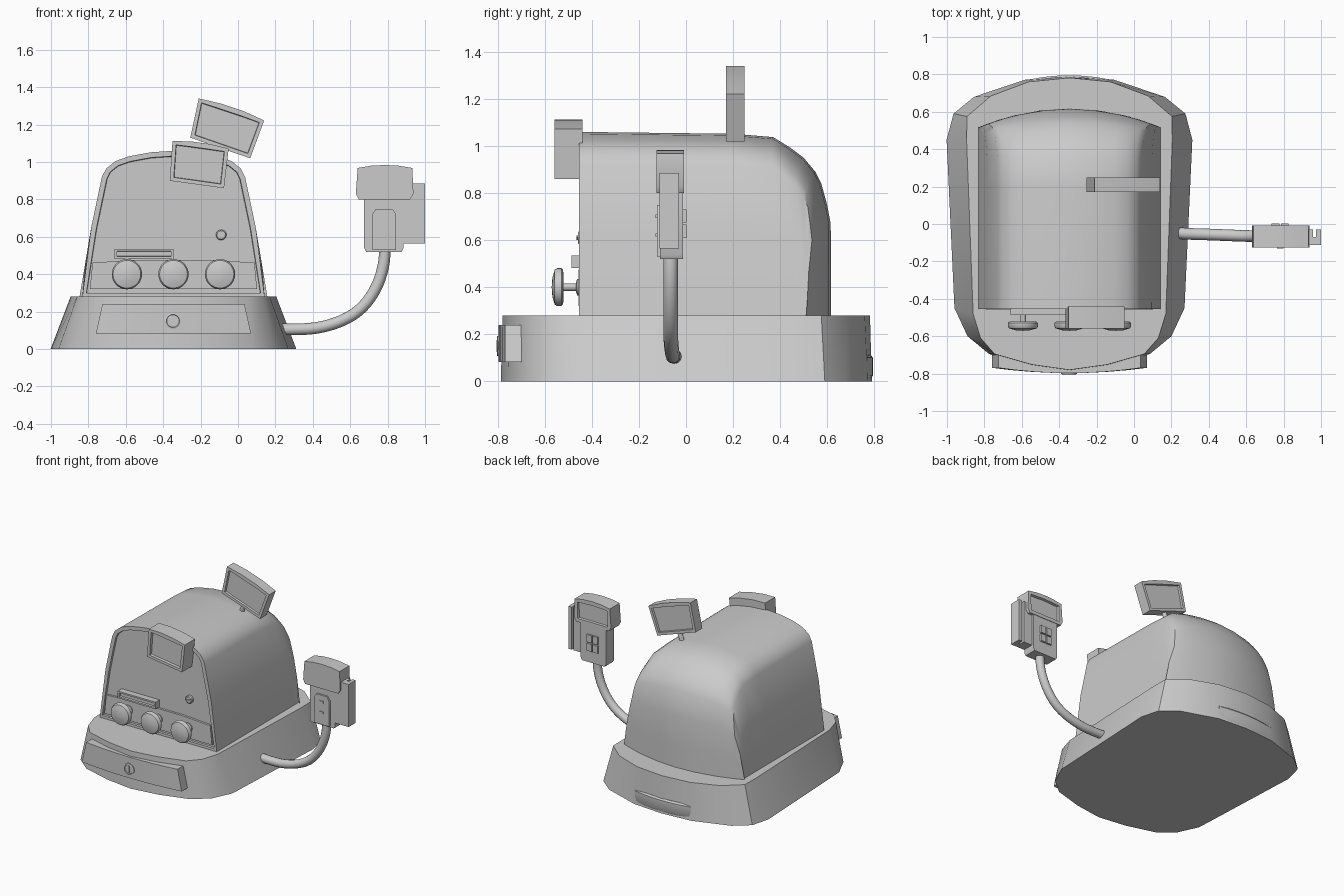
import bpy, bmesh, math
from mathutils import Vector

if "Cube" in bpy.data.objects:
    bpy.data.objects.remove(bpy.data.objects["Cube"])

CX = -0.345  # centre line of the register


def finish(name, bm, angle=35):
    bmesh.ops.remove_doubles(bm, verts=bm.verts, dist=0.0005)
    bmesh.ops.recalc_face_normals(bm, faces=bm.faces)
    me = bpy.data.meshes.new(name)
    bm.to_mesh(me)
    bm.free()
    me.shade_smooth()
    me.set_sharp_from_angle(angle=math.radians(angle))
    ob = bpy.data.objects.new(name, me)
    bpy.context.collection.objects.link(ob)
    return ob


def recess(bm, face, rim, depth):
    bmesh.ops.inset_individual(bm, faces=[face], thickness=rim)
    bmesh.ops.inset_individual(bm, faces=[face], thickness=0.003, depth=-depth)


def prism(name, pts, y0, y1, front=None, back=None):
    """Extrude an x-z outline from y0 to y1, optionally recessing either end."""
    bm = bmesh.new()
    rings = [[bm.verts.new((x, y, z)) for x, z in pts] for y in (y0, y1)]
    ends = [bm.faces.new(r) for r in rings]
    n = len(pts)
    for i in range(n):
        j = (i + 1) % n
        bm.faces.new((rings[0][i], rings[0][j], rings[1][j], rings[1][i]))
    bmesh.ops.recalc_face_normals(bm, faces=bm.faces)
    for face, r in zip(ends, (front, back)):
        if r:
            recess(bm, face, *r)
    return finish(name, bm)


def box(name, x0, x1, y0, y1, z0, z1, **kw):
    return prism(name, [(x0, z0), (x1, z0), (x1, z1), (x0, z1)], y0, y1, **kw)


def lathe(name, x, z, profile, n=28):
    """Spin (radius, y) points round an axis along y."""
    bm = bmesh.new()
    vs = [bm.verts.new((x + r, y, z)) for r, y in profile]
    es = [bm.edges.new(p) for p in zip(vs, vs[1:])]
    bmesh.ops.spin(bm, geom=vs + es, cent=(x, 0, z), axis=(0, 1, 0),
                   angle=2 * math.pi, steps=n, use_duplicate=False)
    return finish(name, bm)


def loft(name, rows, closed, caps):
    bm = bmesh.new()
    vs = [[bm.verts.new(p) for p in r] for r in rows]
    n = len(vs[0])
    for a, b in zip(vs, vs[1:]):
        for i in range(n if closed else n - 1):
            j = (i + 1) % n
            bm.faces.new((a[i], a[j], b[j], b[i]))
    faces = [bm.faces.new(vs[i]) for i in caps]
    bmesh.ops.recalc_face_normals(bm, faces=bm.faces)
    return bm, faces


def tube(name, pts, radius):
    cu = bpy.data.curves.new(name, 'CURVE')
    cu.dimensions = '3D'
    cu.bevel_depth, cu.bevel_resolution, cu.use_fill_caps = radius, 4, True
    sp = cu.splines.new('BEZIER')
    sp.bezier_points.add(len(pts) - 1)
    for bp, (co, h) in zip(sp.bezier_points, pts):
        bp.co = co
        bp.handle_left = Vector(co) - Vector(h)
        bp.handle_right = Vector(co) + Vector(h)
    ob = bpy.data.objects.new(name, cu)
    bpy.context.collection.objects.link(ob)
    return ob


# Base: sloping plinth with bowed front and back, mirrored half outlines
bottom = [(0, -.787), (.215, -.757), (.43, -.695), (.545, -.6), (.615, -.45),
          (.657, .45), (.62, .59), (.51, .68), (.235, .772), (0, .79)]
top = [(0, -.78), (.2, -.752), (.40, -.695), (.475, -.61), (.515, -.48),
       (.55, .45), (.548, .575), (.42, .685), (.22, .76), (0, .782)]


def ring(half, z):
    full = half + [(-x, y) for x, y in half[-2:0:-1]]
    return [(CX + x, y, z) for x, y in full]


bm, _ = loft("base", [ring(bottom, 0), ring(top, .28)], True, (0, 1))
finish("base", bm, 28)

# Housing: arched cross-section carried back, then folded down to the plinth
arch = [(.487, .28), (.44, .65), (.383, .92), (.36, .965), (.31, 1.005),
        (.24, 1.03), (.12, 1.052), (0, 1.06)]
arch = [(-x, z) for x, z in arch] + arch[-2::-1]
path = [(-.455, 1.06, 0), (.2, 1.052, 0), (.37, 1.038, .1), (.44, .995, .3),
        (.5, .95, .5), (.55, .89, .7), (.575, .84, .8), (.6, .75, .95),
        (.615, .67, 1), (.617, .45, 1), (.617, .28, 1)]


def lean(z):
    return .487 - .1625 * (min(z, .92) - .28)


rows = []
for y, zt, w in path:
    s = (zt - .28) / .78
    row = []
    for x, z in arch:
        zn = .28 + (z - .28) * s
        xn = x * lean(zn) / lean(z)
        row.append((CX + xn, y - .1 * w * (xn / .487) ** 2, zn))
    rows.append(row)
bm, faces = loft("housing", rows, False, (0,))
recess(bm, faces[0], .028, .015)
bmesh.ops.holes_fill(bm, edges=[e for e in bm.edges if e.is_boundary])
finish("housing", bm, 40)

# Control strip, slot and knobs on the front
strip = [(CX - .447, .32), (CX + .447, .32), (CX + .433, .462), (CX + .2, .476),
         (CX - .2, .476), (CX - .433, .462)]
prism("control_strip", strip, -.456, -.43)
box("card_slot", -.66, -.345, -.487, -.43, .482, .535, front=(.017, .015))
for i in range(3):
    lathe(f"knob_{i + 1}", CX + (i - 1) * .249, .4,
          [(.035, -.44), (.035, -.463), (.016, -.468), (.016, -.52), (.072, -.522),
           (.081, -.53), (.081, -.547), (.074, -.558), (.04, -.568), (0, -.571)])
lathe("panel_lock", -.09, .61, [(.028, -.43), (.028, -.455), (.022, -.46), (0, -.46)])
prism("panel_lock_key", [(-.112, .601), (-.068, .613), (-.068, .619), (-.112, .607)], -.466, -.45)

# Cash drawer: curved panel following the bowed front
rows = []
for i in range(9):
    t = i / 4 - 1
    y = -.797 + .028 * t * t
    rows.append([(CX + .415 * t, -.70, .082), (CX + .415 * t, y, .082),
                 (CX + .38 * t, y, .24), (CX + .38 * t, -.70, .24)])
bm, _ = loft("drawer", rows, True, (0, 8))
finish("drawer", bm)
lathe("drawer_lock", CX - .003, .15,
      [(.043, -.78), (.043, -.802), (.035, -.804), (.033, -.799), (0, -.799)])
box("drawer_keyhole", CX - .009, CX + .003, -.805, -.79, .125, .175)

# Rear cover at the foot of the plinth
rows = []
for i in range(7):
    t = i / 3 - 1
    y = .795 - .025 * t * t
    x = CX + .23 * t
    rows.append([(x, .72, .01), (x, y - .01, .01), (x, y, .025), (x, y, .1),
                 (x, y - .01, .112), (x, .72, .112)])
bm, _ = loft("rear_cover", rows, True, (0, 6))
finish("rear_cover", bm)

# Tilted displays with slightly arched tops
prism("front_display", [(-.365, .9), (-.075, .86), (-.05, 1.072), (-.15, 1.096),
                        (-.25, 1.11), (-.35, 1.112)], -.56, -.44, front=(.028, .02))
prism("rear_display", [(-.255, 1.13), (.065, 1.02), (.14, 1.222), (.03, 1.272),
                       (-.09, 1.312), (-.21, 1.34)], .17, .248,
      front=(.028, .015), back=(.028, .015))
tube("rear_display_stem", [((-.12, .21, 1.0), (.01, 0, .03)), ((-.085, .21, 1.1), (.01, 0, .03))], .017)

# Cable arm to the payment terminal
tube("cable", [((.18, -.045, .105), (.05, -.003, 0)), ((.36, -.055, .107), (.09, -.002, .003)),
               ((.655, -.065, .215), (.075, 0, .07)), ((.785, -.065, .53), (0, 0, .13))], .031)

# Payment terminal: body, head, front plate, keys and side reader
prism("terminal_body", [(.685, .52), (.875, .52), (.885, .54), (.885, .82), (.675, .82), (.675, .54)],
      -.11, -.012)
prism("terminal_head", [(.645, .8), (.92, .8), (.938, .83), (.932, .968), (.86, .98), (.785, .984),
                        (.71, .98), (.64, .968), (.63, .83)], -.125, -.008, back=(.03, .018))
prism("terminal_plate", [(.718, .53), (.845, .53), (.845, .72), (.825, .75), (.738, .75), (.718, .72)],
      -.124, -.1)
for z in (.615, .695):
    box("terminal_clip", .765, .80, -.13, -.12, z, z + .014)
for i in range(2):
    for j in range(2):
        x, z = .735 + i * .05, .61 + j * .065
        box(f"key_{i}{j}", x, x + .042, -.02, .002, z, z + .056)
box("reader_inner", .87, .957, -.113, -.03, .565, .885)
box("reader_outer", .972, 1.0, -.113, -.03, .565, .885)
box("reader_back", .95, .98, -.113, -.07, .565, .885)
